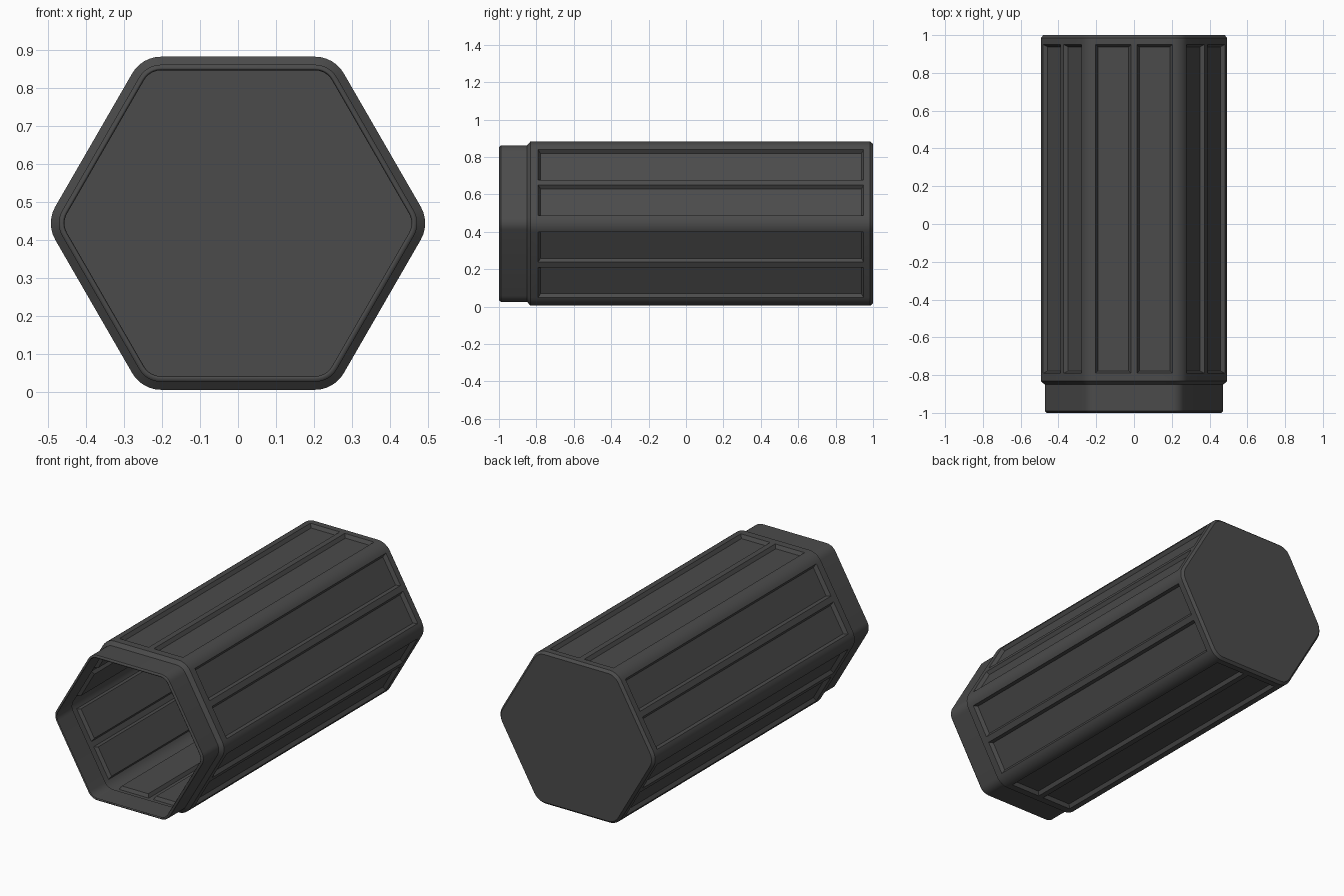
import bpy, bmesh, math
from mathutils import Vector

cube = bpy.data.objects.get("Cube")
if cube:
    bpy.data.objects.remove(cube, do_unlink=True)

APOTHEM, CENTRE_Z = 0.439, 0.444
FLAT = 0.203        # half width of each flat side
RIB = 0.016         # half width of the rib between two panels
ARC = 6             # segments in each rounded corner
RADIUS = (APOTHEM * math.tan(math.pi / 6) - FLAT) / math.tan(math.pi / 6)


def section(y, inset):
    """Rounded hexagon: four points per flat, then the corner arc."""
    pts = []
    r = RADIUS - inset
    for side in range(6):
        a = math.radians(90 - 60 * side)
        n = Vector((math.cos(a), 0, math.sin(a)))
        t = Vector((math.sin(a), 0, -math.cos(a)))
        for s in (-FLAT, -RIB, RIB, FLAT):
            pts.append(n * (APOTHEM - inset) + t * s)
        hub = n * (APOTHEM - RADIUS) + t * FLAT
        for k in range(1, ARC):
            b = math.radians(60) * k / ARC
            pts.append(hub + (n * math.cos(b) + t * math.sin(b)) * r)
    return [p + Vector((0, y, CENTRE_Z)) for p in pts]


# Lengthwise profile (y, inset): open neck, step, body, back chamfer
profile = [(-1, 0.030), (-0.99, 0.021), (-0.85, 0.021), (-0.832, 0),
           (-0.79, 0), (0.95, 0), (0.985, 0), (1, 0.013)]

bm = bmesh.new()
rings = [[bm.verts.new(p) for p in section(*st)] for st in profile]
count, per_side = len(rings[0]), 3 + ARC
panels = []
for row, (low, high) in enumerate(zip(rings, rings[1:])):
    for i in range(count):
        j = (i + 1) % count
        face = bm.faces.new((low[i], low[j], high[j], high[i]))
        if row == 4 and i % per_side in (0, 2):
            panels.append(face)
bm.faces.new(rings[-1])
bmesh.ops.recalc_face_normals(bm, faces=bm.faces)
# Make sure the shell faces outwards
if panels[0].normal.dot(panels[0].calc_center_median() - Vector((0, 0, CENTRE_Z))) < 0:
    bmesh.ops.reverse_faces(bm, faces=bm.faces)

# Sunken panels, two on each side
bmesh.ops.inset_individual(bm, faces=panels, thickness=0.012, depth=-0.02,
                           use_even_offset=True)

mesh = bpy.data.meshes.new("hexagonal_tube")
bm.to_mesh(mesh)
bm.free()
tube = bpy.data.objects.new("hexagonal_tube", mesh)
bpy.context.collection.objects.link(tube)

mat = bpy.data.materials.new("dark_grey")
mat.use_nodes = True
grey = (0.07, 0.07, 0.07, 1)
mat.diffuse_color = grey
mat.node_tree.nodes["Principled BSDF"].inputs["Base Color"].default_value = grey
mesh.materials.append(mat)

bpy.ops.object.select_all(action='DESELECT')
tube.select_set(True)
bpy.context.view_layer.objects.active = tube
bpy.ops.object.shade_smooth_by_angle(angle=math.radians(25))

# Thin wall, so the panels also stand out inside
wall = tube.modifiers.new("wall", 'SOLIDIFY')
wall.thickness = 0.008
wall.offset = -1
